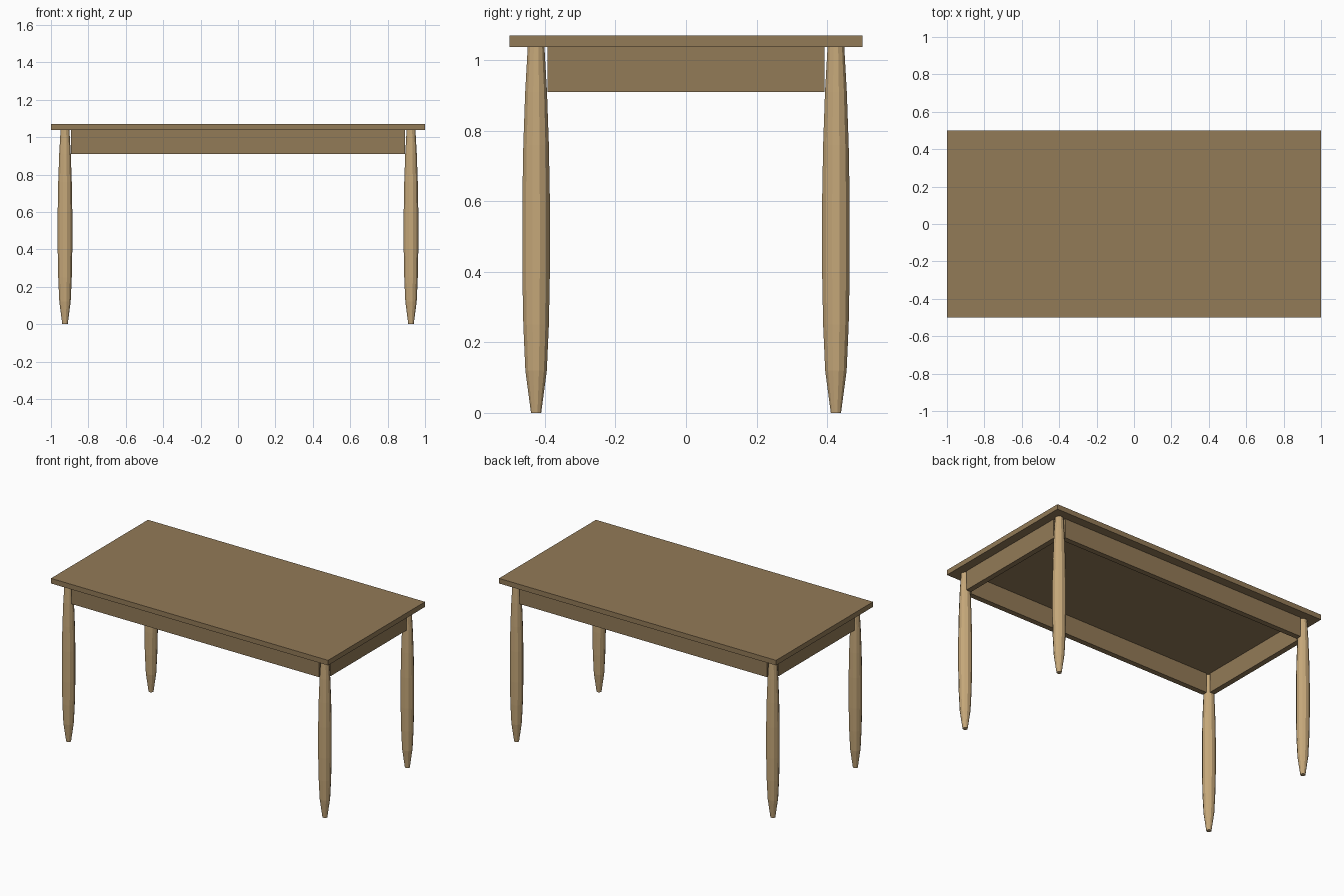
import bpy, bmesh, math

if "Cube" in bpy.data.objects:
    bpy.data.objects.remove(bpy.data.objects["Cube"])


def material(name, rgb):
    m = bpy.data.materials.new(name)
    m.diffuse_color = (*rgb, 1)
    m.use_nodes = True
    m.node_tree.nodes["Principled BSDF"].inputs["Base Color"].default_value = m.diffuse_color
    return m


brown = material("brown wood", (0.290, 0.196, 0.096))
pale = material("pale wood", (0.565, 0.392, 0.194))


def finish(bm, name, mat):
    bmesh.ops.recalc_face_normals(bm, faces=bm.faces)
    me = bpy.data.meshes.new(name)
    bm.to_mesh(me)
    bm.free()
    me.materials.append(mat)
    ob = bpy.data.objects.new(name, me)
    bpy.context.collection.objects.link(ob)
    return ob


def box(name, center, size, mat):
    bm = bmesh.new()
    bmesh.ops.create_cube(bm, size=1)
    for v in bm.verts:
        v.co = [c + p * s for c, p, s in zip(center, v.co, size)]
    return finish(bm, name, mat)


def turned(name, x, y, profile, mat, sides=12):
    # stack of rings following a (radius, height) profile
    bm = bmesh.new()
    rings = []
    for r, z in profile:
        rings.append([bm.verts.new((x + r * math.cos(a), y + r * math.sin(a), z))
                      for a in (2 * math.pi * (i + 0.5) / sides for i in range(sides))])
    for lo, hi in zip(rings, rings[1:]):
        for i in range(sides):
            j = (i + 1) % sides
            bm.faces.new((lo[i], lo[j], hi[j], hi[i]))
    bm.faces.new(rings[0][::-1])
    bm.faces.new(rings[-1])
    return finish(bm, name, mat)


LEG_X, LEG_Y = 0.925, 0.425
UNDER, TOP, APRON_LOW = 1.037, 1.07, 0.91
APRON_T = 0.035

# table top
box("table_top", (0, 0, (UNDER + TOP) / 2), (2, 1, TOP - UNDER), brown)

# aprons between the legs
az, ah = (UNDER + APRON_LOW) / 2, UNDER - APRON_LOW
for s, long_name, short_name in ((-1, "front_apron", "left_apron"),
                                 (1, "back_apron", "right_apron")):
    box(long_name, (0, s * LEG_Y, az), (1.786, APRON_T, ah), brown)
    box(short_name, (s * LEG_X, 0, az), (APRON_T, 0.786, ah), brown)

# bulging turned legs
profile = [(0.015, 0), (0.0315, 0.12), (0.0375, 0.25), (0.0405, 0.4),
           (0.0405, 0.6), (0.0375, 0.76), (0.032, 0.91), (0.0245, UNDER)]
for sx, side in ((-1, "left"), (1, "right")):
    for sy, end in ((-1, "front"), (1, "back")):
        turned(f"{end}_{side}_leg", sx * LEG_X, sy * LEG_Y, profile, pale)
